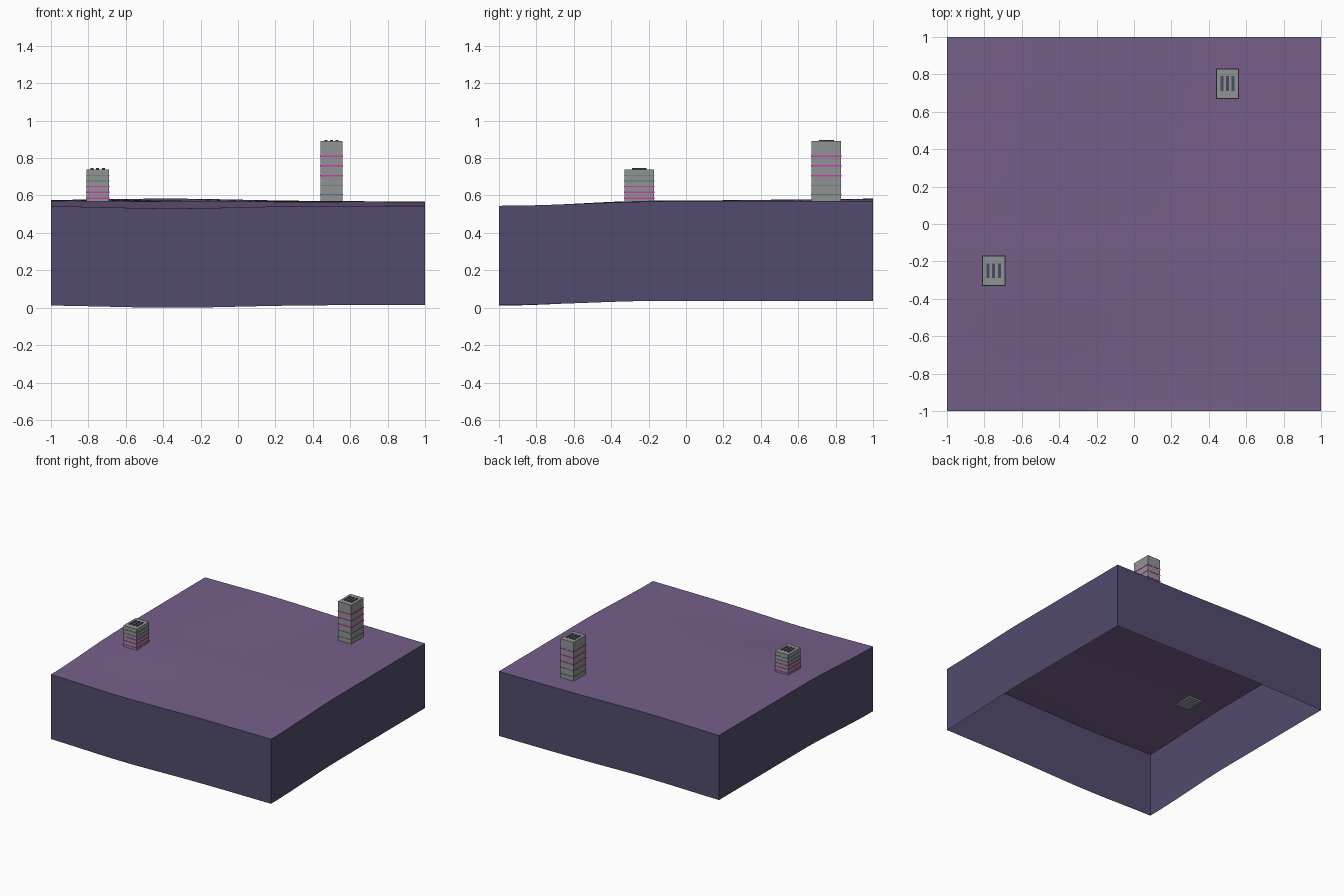
import bpy, bmesh, math

cube = bpy.data.objects.get("Cube")
if cube:
    bpy.data.objects.remove(cube, do_unlink=True)


def material(name, r, g, b):
    m = bpy.data.materials.new(name)
    m.use_nodes = True
    m.diffuse_color = (r, g, b, 1)
    m.node_tree.nodes["Principled BSDF"].inputs["Base Color"].default_value = (r, g, b, 1)
    return m


PURPLE = material("ground purple", 0.18, 0.115, 0.255)
INDIGO = material("skirt indigo", 0.085, 0.07, 0.155)
GREY = material("concrete grey", 0.28, 0.295, 0.30)
PINK = material("neon pink", 0.65, 0.04, 0.46)
GREEN = material("dull green", 0.10, 0.20, 0.15)
VENT = material("vent slate", 0.07, 0.07, 0.13)


def make_object(name, bm, mats):
    mesh = bpy.data.meshes.new(name)
    bm.to_mesh(mesh)
    bm.free()
    for m in mats:
        mesh.materials.append(m)
    obj = bpy.data.objects.new(name, mesh)
    bpy.context.collection.objects.link(obj)
    return obj


def box(name, lo, hi, mat):
    bm = bmesh.new()
    bmesh.ops.create_cube(bm, size=1)
    for v in bm.verts:
        v.co = [(a + b) / 2 + c * (b - a) for a, b, c in zip(lo, hi, v.co)]
    return make_object(name, bm, [mat])


def height(x, y):
    """Gentle rise from the front to a nearly level back."""
    t = min(1, (y + 1) / 0.9)
    rise = t * t * (3 - 2 * t)
    bump = math.exp(-((x + 0.35) / 0.5) ** 2)
    front = 0.545 - 0.014 * bump
    back = 0.571 - 0.003 * x + 0.011 * bump * max(0, y)
    return front + (back - front) * rise


# Rolling ground with an open-bottomed skirt that follows its edge
bm = bmesh.new()
bmesh.ops.create_grid(bm, x_segments=32, y_segments=32, size=1)
for v in bm.verts:
    v.co.z = height(v.co.x, v.co.y)
for f in bm.faces:
    f.smooth = True
rim = [e for e in bm.edges if e.is_boundary]
skirt = bmesh.ops.extrude_edge_only(bm, edges=rim)["geom"]
for g in skirt:
    if isinstance(g, bmesh.types.BMVert):
        g.co.z -= 0.531
    elif isinstance(g, bmesh.types.BMFace):
        g.material_index = 1
        g.smooth = False
for e in rim:
    e.smooth = False
bmesh.ops.recalc_face_normals(bm, faces=bm.faces)
ground = make_object("ground", bm, [PURPLE, INDIGO])
if min(p.normal.z for p in ground.data.polygons) < -0.5:
    ground.data.flip_normals()


def tower(name, x, y, base, top, pink, green):
    w, d, out = 0.06, 0.08, 0.002
    box(name + "_body", (x - w, y - d, base), (x + w, y + d, top), GREY)
    # Thin light bands around the walls
    for label, mat, levels, half in (("pink", PINK, pink, 0.004), ("green", GREEN, green, 0.002)):
        for i, z in enumerate(levels):
            box(f"{name}_{label}_band_{i}", (x - w - out, y - d - out, z - half),
                (x + w + out, y + d + out, z + half), mat)
    # Roof vents
    for i in (-1, 0, 1):
        cx = x + i * 0.03
        box(f"{name}_roof_vent_{i + 1}", (cx - 0.008, y - 0.04, top - 0.001),
            (cx + 0.008, y + 0.04, top + 0.006), VENT)


tower("short_tower", -0.75, -0.25, 0.56, 0.74, (0.585, 0.617, 0.648), (0.677, 0.708))
tower("tall_tower", 0.5, 0.75, 0.568, 0.89, (0.705, 0.758, 0.81), (0.605, 0.655))
